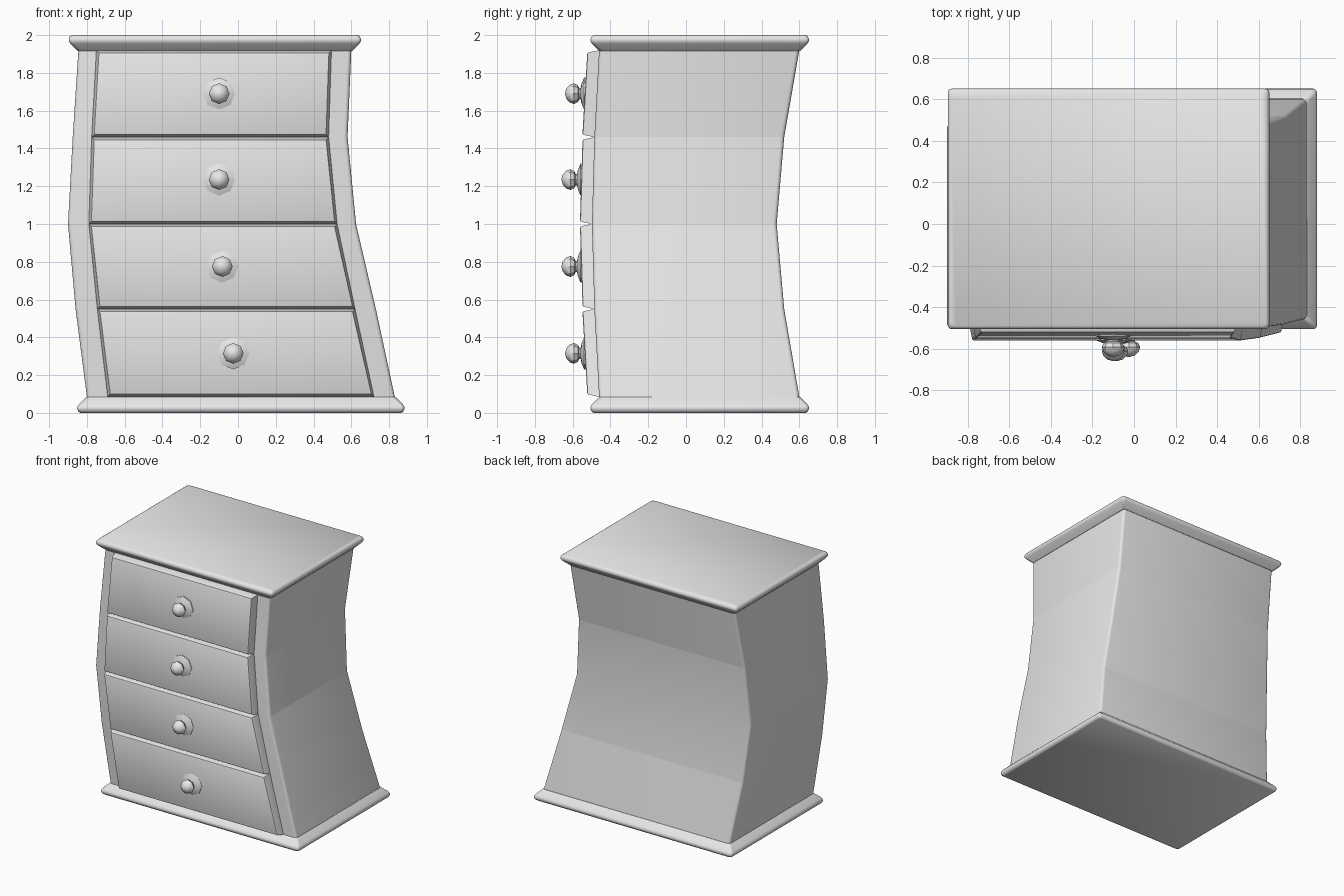
import bpy, bmesh, math
from mathutils import Vector

cube = bpy.data.objects.get("Cube")
if cube:
    bpy.data.objects.remove(cube, do_unlink=True)

grey = bpy.data.materials.new("plain_grey")
grey.use_nodes = True
grey.diffuse_color = (0.8, 0.8, 0.8, 1)
grey.node_tree.nodes["Principled BSDF"].inputs["Base Color"].default_value = (0.8, 0.8, 0.8, 1)


def loft(name, rings, bevel=0.0, crease=False):
    """Skin a stack of equal point rings, cap both ends, round the corner edges."""
    bm = bmesh.new()
    loops = [[bm.verts.new(p) for p in ring] for ring in rings]
    n = len(loops[0])
    for a, b in zip(loops, loops[1:]):
        for i in range(n):
            j = (i + 1) % n
            bm.faces.new((a[i], a[j], b[j], b[i]))
    bm.faces.new(loops[0])
    bm.faces.new(loops[-1])
    bmesh.ops.recalc_face_normals(bm, faces=bm.faces)
    if bevel:
        corners = [bm.edges.get((a[i], b[i])) for a, b in zip(loops, loops[1:]) for i in range(n)]
        bmesh.ops.bevel(bm, geom=corners, offset=bevel, segments=3, profile=0.5, affect='EDGES')
    mesh = bpy.data.meshes.new(name)
    bm.to_mesh(mesh)
    bm.free()
    obj = bpy.data.objects.new(name, mesh)
    bpy.context.collection.objects.link(obj)
    mesh.materials.append(grey)
    bpy.ops.object.select_all(action='DESELECT')
    obj.select_set(True)
    bpy.context.view_layer.objects.active = obj
    bpy.ops.object.shade_smooth_by_angle(angle=math.radians(35))
    if crease:  # keep the horizontal bends crisp
        for e in mesh.edges:
            p, q = (mesh.vertices[v].co for v in e.vertices)
            if abs(p.z - q.z) < 0.001:
                e.use_edge_sharp = True
    return obj


def rect(z, x0, x1, y0, y1, grow=0.0):
    return [(x0 - grow, y0 - grow, z), (x1 + grow, y0 - grow, z),
            (x1 + grow, y1 + grow, z), (x0 - grow, y1 + grow, z)]


# Shape of the bent cabinet at each drawer seam
LEVELS = [0.085, 0.55, 1.0, 1.46, 1.92]
LEFT = [-0.80, -0.86, -0.90, -0.875, -0.845]
RIGHT = [0.83, 0.73, 0.625, 0.58, 0.60]
FRONT = [-0.46, -0.485, -0.498, -0.485, -0.46]
BACK = [0.60, 0.52, 0.48, 0.52, 0.60]
DRAWER_LEFT = [-0.69, -0.745, -0.79, -0.775, -0.75]
DRAWER_RIGHT = [0.72, 0.62, 0.525, 0.48, 0.495]


def at(values, z):
    """Value of a side line at height z."""
    for i in range(len(LEVELS) - 1):
        if z <= LEVELS[i + 1] or i == len(LEVELS) - 2:
            t = (z - LEVELS[i]) / (LEVELS[i + 1] - LEVELS[i])
            return values[i] + t * (values[i + 1] - values[i])


# Cabinet body
loft("cabinet_body", [rect(*r) for r in zip(LEVELS, LEFT, RIGHT, FRONT, BACK)], 0.02, True)

# Base and top mouldings: (height from the outer face, overhang)
MOULDING = [(0, 0.035), (0.006, 0.045), (0.02, 0.051), (0.035, 0.05), (0.048, 0.041), (0.085, 0.003)]
for name, k in (("base_moulding", 0), ("top_moulding", -1)):
    rings = []
    for h, grow in MOULDING:
        z = h if k == 0 else 2 - h
        rings.append(rect(z, LEFT[k], RIGHT[k], FRONT[k] + 0.005, BACK[k], grow))
    loft(name, rings, 0.018)


# Drawer fronts, tapering forward so a notch shows between them
def drawer_ring(z0, z1, inset, out):
    ring = []
    for z, side, s in ((z0, DRAWER_LEFT, 1), (z0, DRAWER_RIGHT, -1),
                       (z1, DRAWER_RIGHT, -1), (z1, DRAWER_LEFT, 1)):
        zz = z + inset if z == z0 else z - inset
        ring.append((at(side, z) + s * inset, at(FRONT, z) - out, zz))
    return ring


for i in range(4):
    z0, z1 = LEVELS[i], LEVELS[i + 1]
    steps = ((0.0, -0.01), (0.0, 0.0), (0.011, 0.054), (0.014, 0.06), (0.02, 0.063))
    loft(f"drawer_{i + 1}", [drawer_ring(z0, z1, a, b) for a, b in steps])

# Knobs with an eight-sided backplate: (distance from drawer, radius)
KNOB = [(-0.01, 0.085), (0.004, 0.085), (0.018, 0.052), (0.022, 0.03), (0.03, 0.03),
        (0.037, 0.045), (0.057, 0.055), (0.08, 0.047), (0.098, 0.027), (0.104, 0.006)]
for i, (x, z) in enumerate([(-0.025, 0.315), (-0.083, 0.775), (-0.1, 1.235), (-0.1, 1.69)]):
    y = at(FRONT, z) - 0.063
    rings = [[Vector((x + r * math.cos(a * math.pi / 4), y - d, z + r * math.sin(a * math.pi / 4)))
              for a in range(8)] for d, r in KNOB]
    loft(f"knob_{i + 1}", rings)
